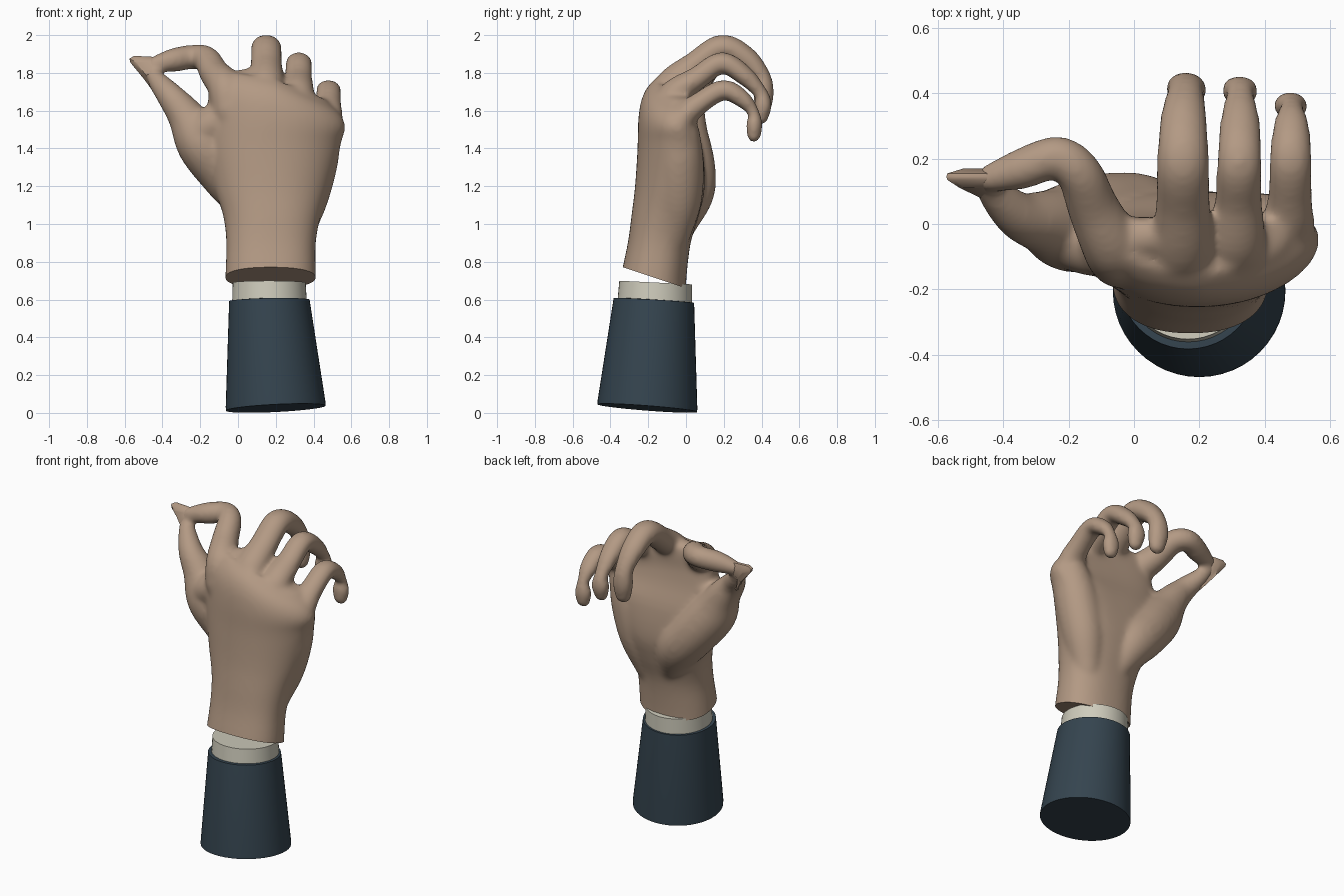
import bpy, bmesh, math
from mathutils import Vector, Quaternion

if "Cube" in bpy.data.objects:
    bpy.data.objects.remove(bpy.data.objects["Cube"])

def mat(name, c):
    m = bpy.data.materials.new(name)
    m.diffuse_color = (*c, 1)
    m.use_nodes = True
    m.node_tree.nodes["Principled BSDF"].inputs["Base Color"].default_value = m.diffuse_color
    return m

SKIN = mat("skin", (0.45, 0.32, 0.23))
CLOTH = mat("cloth", (0.035, 0.058, 0.078))
LINEN = mat("linen", (0.62, 0.6, 0.5))

def loft(bm, rings):
    rows = [[bm.verts.new(p) for p in r] for r in rings]
    n = len(rows[0])
    for a, b in zip(rows, rows[1:]):
        for i in range(n):
            bm.faces.new((a[i], a[(i + 1) % n], b[(i + 1) % n], b[i]))
    bm.faces.new(rows[0][::-1])
    bm.faces.new(rows[-1])

def spline(pts, steps=6):
    # Catmull-Rom through points of any dimension
    pts = [Vector(p) for p in pts]
    pts = [2 * pts[0] - pts[1]] + pts + [2 * pts[-1] - pts[-2]]
    out = []
    for i in range(1, len(pts) - 2):
        a, b, c, d = pts[i - 1:i + 3]
        for k in range(steps):
            t = k / steps
            out.append(0.5 * (2 * b + (c - a) * t + (2 * a - 5 * b + 4 * c - d) * t**2
                              + (3 * b - a - 3 * c + d) * t**3))
    return out + [pts[-2]]

def limb(bm, pts, flat=1.0, n=20):
    # tube through (x, y, z, radius) with domed ends; flat thins it across x
    s = spline(pts)
    path = [(v.xyz, v.w) for v in s]
    def dome(i, j):
        p, r = path[i]
        d = (p - path[j][0]).normalized()
        return [(p + d * r * math.sin(a), r * math.cos(a)) for a in (0.5, 1.0, 1.4)]
    path = dome(0, 1)[::-1] + path + dome(-1, -2)
    t0 = (path[1][0] - path[0][0]).normalized()
    side = Vector((1, 0, 0))
    side = (side - t0 * side.dot(t0)).normalized()
    rings = []
    for i, (p, r) in enumerate(path):
        t = (path[min(i + 1, len(path) - 1)][0] - path[max(i - 1, 0)][0]).normalized()
        side = t0.rotation_difference(t) @ side
        t0 = t
        up = t.cross(side) * flat
        rings.append([p + r * (side * math.cos(2 * math.pi * k / n)
                               + up * math.sin(2 * math.pi * k / n)) for k in range(n)])
    loft(bm, rings)

def finish(bm, name, material):
    bmesh.ops.recalc_face_normals(bm, faces=bm.faces)
    me = bpy.data.meshes.new(name)
    bm.to_mesh(me)
    bm.free()
    ob = bpy.data.objects.new(name, me)
    bpy.context.collection.objects.link(ob)
    me.materials.append(material)
    bpy.context.view_layer.objects.active = ob
    bpy.ops.object.select_all(action='DESELECT')
    ob.select_set(True)
    bpy.ops.object.shade_smooth_by_angle(angle=math.radians(40))
    return ob

# wrist and palm: rows of z, x min, x max, y min, y max, arch of the back
bm = bmesh.new()
palm = [(0.55, -.067, .412, -.365, -.005, 0), (0.72, -.067, .412, -.345, .003, 0),
        (0.9, -.062, .412, -.308, .025, 0), (1.05, -.08, .44, -.288, .07, .01),
        (1.2, -.13, .488, -.27, .1, .03), (1.4, -.17, .54, -.257, .085, .05),
        (1.55, -.165, .567, -.253, .04, .06), (1.65, -.155, .56, -.238, .02, .06),
        (1.72, -.125, .53, -.205, .02, .05), (1.77, -.09, .47, -.15, .01, .04)]
rings = []
for z, x0, x1, y0, y1, arch in spline(palm, 4):
    ring = []
    tilt = min(max((z - 1.45) / .3, 0), 1)      # knuckle line drops to the little finger
    for k in range(48):
        a = 2 * math.pi * k / 48
        c, s = [math.copysign(abs(v)**0.88, v) for v in (math.cos(a), math.sin(a))]
        x = (x0 + x1) / 2 + c * (x1 - x0) / 2
        drop = tilt * (.2 - x) * (.42 if x > .2 else .15)
        ring.append((x, (y0 + y1) / 2 + s * (y1 - y0) / 2 + arch * c * c, z + drop))
    rings.append(ring)
loft(bm, rings)

# curled fingers
limb(bm, [(.13, -.13, 1.6, .11), (.145, -.08, 1.735, .1), (.15, .05, 1.842, .085),
          (.15, .19, 1.935, .081), (.152, .32, 1.875, .073), (.158, .402, 1.775, .058),
          (.16, .412, 1.69, .064), (.165, .405, 1.61, .053)], .85)
limb(bm, [(.29, -.12, 1.55, .1), (.31, -.07, 1.68, .095), (.32, .06, 1.772, .075),
          (.323, .19, 1.853, .07), (.325, .31, 1.785, .063), (.325, .398, 1.69, .045),
          (.325, .408, 1.63, .058), (.325, .40, 1.57, .047)], .83)
limb(bm, [(.45, -.06, 1.42, .09), (.47, -.015, 1.56, .085), (.478, .08, 1.645, .07),
          (.48, .2, 1.71, .066), (.482, .3, 1.66, .057), (.482, .358, 1.59, .038),
          (.48, .362, 1.53, .054), (.48, .36, 1.475, .047)], .83)
# index finger bent across to the thumb
limb(bm, [(-.04, -.1, 1.6, .1), (-.065, -.07, 1.72, .095), (-.125, .05, 1.8, .08),
          (-.168, .155, 1.872, .071), (-.235, .205, 1.885, .065), (-.34, .17, 1.868, .064),
          (-.44, .14, 1.845, .045)])
# thumb with its fleshy base
limb(bm, [(.12, -.03, .98, .08), (.04, .01, 1.15, .135), (-.07, .015, 1.28, .143),
          (-.19, -.01, 1.43, .14), (-.275, .005, 1.57, .1), (-.352, .025, 1.67, .075),
          (-.42, .085, 1.75, .055), (-.462, .13, 1.81, .035)])
# webs beside the index finger, and heel of the palm
limb(bm, [(-.22, -.03, 1.47, .1), (-.13, -.06, 1.53, .1), (-.04, -.07, 1.58, .09)])
limb(bm, [(-.05, -.04, 1.74, .06), (.05, -.04, 1.765, .06), (.14, -.04, 1.77, .06)])
limb(bm, [(.3, -.07, .93, .09), (.35, -.04, 1.13, .125), (.4, -.035, 1.33, .13),
          (.44, -.035, 1.48, .11)])

# fuse into one skin, then cut and close the wrist at a slant
src = finish(bm, "hand_parts", SKIN)
r = src.modifiers.new("fuse", 'REMESH')
r.mode = 'VOXEL'
r.voxel_size = 0.012
s = src.modifiers.new("soften", 'SMOOTH')
s.factor, s.iterations = 0.5, 20
bm = bmesh.new()
bm.from_object(src, bpy.context.evaluated_depsgraph_get())
bpy.data.objects.remove(src)
bmesh.ops.bisect_plane(bm, geom=bm.verts[:] + bm.edges[:] + bm.faces[:], plane_co=(0, 0, .66),
                       plane_no=(0, .333, 1), clear_inner=True)
bmesh.ops.holes_fill(bm, edges=[e for e in bm.edges if e.is_boundary])
finish(bm, "hand", SKIN)

# flattened fingertip where thumb and index pinch
bm = bmesh.new()
fan = [(-.4, 1.71), (-.43, 1.675), (-.5, 1.77), (-.57, 1.855), (-.575, 1.875), (-.55, 1.89),
       (-.45, 1.885), (-.43, 1.83)]
cx, cz = -.47, 1.82
loft(bm, [[(cx + (x - cx) * k, y - (.05 if z < 1.72 else 0), cz + (z - cz) * k) for x, z in fan]
          for y, k in ((.11, .6), (.135, .97), (.145, 1), (.155, .97), (.17, .5))])
finish(bm, "pinched_tip", SKIN)

def sleeve(name, rows, material):
    # rows: centre x, centre y, z, radius, x slope, y slope
    bm = bmesh.new()
    rings = []
    for cx, cy, z, rad, sx, sy in rows:
        ring = []
        for k in range(48):
            a = 2 * math.pi * k / 48
            u, v = rad * math.cos(a), rad * math.sin(a)
            ring.append((cx + u, cy + v, z + sx * u + sy * v))
        rings.append(ring)
    loft(bm, rings)
    finish(bm, name, material)

# jacket sleeve and shirt cuff
sleeve("jacket_sleeve", [(.2, -.205, .025, .264, .05, -.077), (.199, -.204, .045, .264, .05, -.077),
                         (.166, -.17, .595, .213, .02, -.06), (.165, -.17, .597, .19, .02, -.06)],
       CLOTH)
sleeve("shirt_cuff", [(.167, -.165, .58, .198, 0, -.05), (.165, -.16, .69, .193, 0, -.05)], LINEN)
